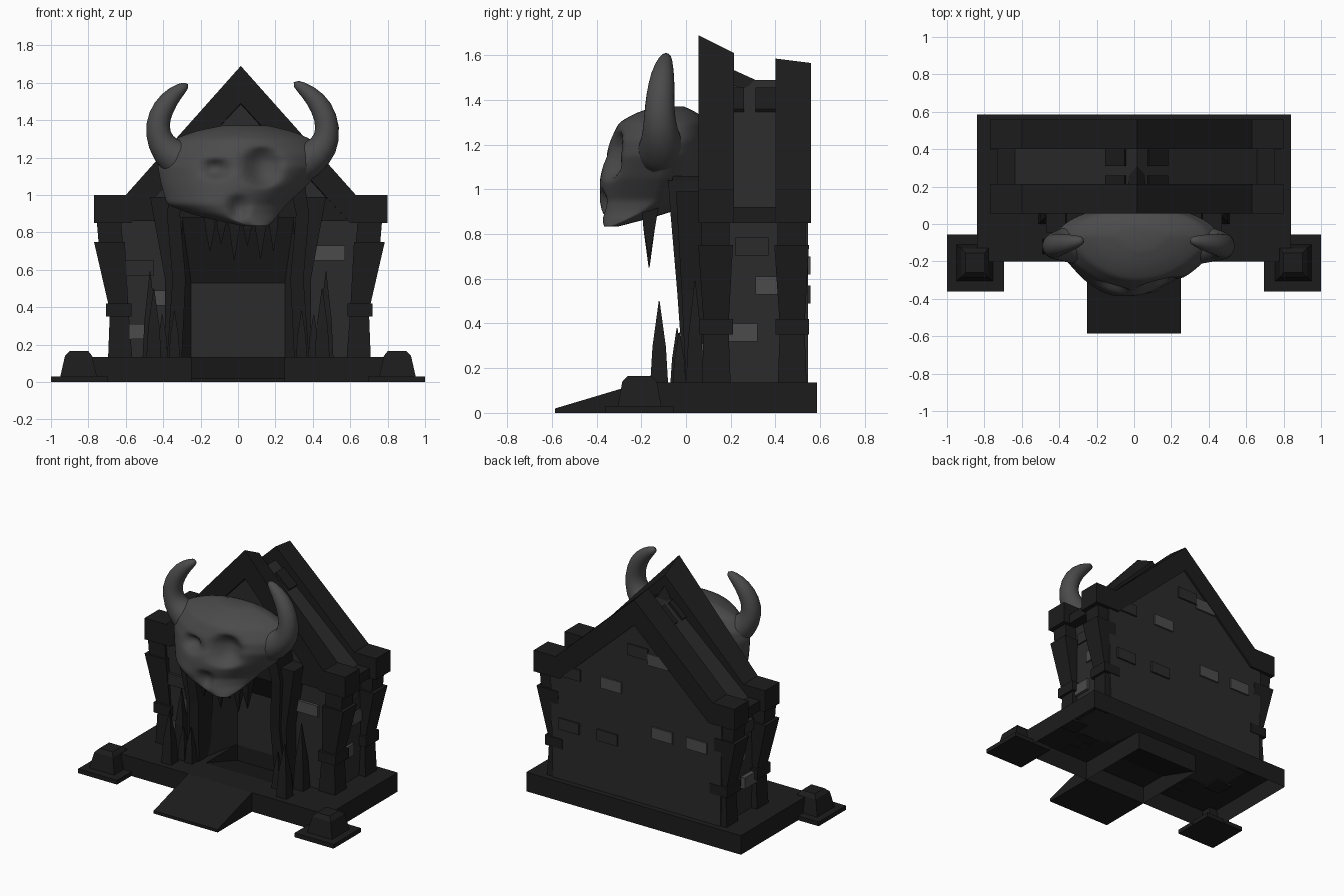
import bpy, bmesh, math
from mathutils import Vector

if "Cube" in bpy.data.objects:
    bpy.data.objects.remove(bpy.data.objects["Cube"])


def mat(name, v):
    m = bpy.data.materials.new(name)
    m.diffuse_color = (v, v, v, 1)
    m.use_nodes = True
    m.node_tree.nodes["Principled BSDF"].inputs["Base Color"].default_value = m.diffuse_color
    return m


DARK, WALL, PALE, BONE = mat("dark_stone", .012), mat("wall_stone", .024), mat("pale_stone", .07), mat("bone", .07)


def make(name, bm, material, smooth=False):
    bmesh.ops.recalc_face_normals(bm, faces=bm.faces)
    me = bpy.data.meshes.new(name)
    bm.to_mesh(me)
    bm.free()
    me.materials.append(material)
    ob = bpy.data.objects.new(name, me)
    bpy.context.collection.objects.link(ob)
    if smooth:
        for p in me.polygons:
            p.use_smooth = True
    return ob


def skin(name, rings, material, smooth=False, bottom=True):
    """Join equal-length rings of points into a solid."""
    bm = bmesh.new()
    vs = [[bm.verts.new(p) for p in r] for r in rings]
    n = len(rings[0])
    for a, b in zip(vs, vs[1:]):
        for i in range(n):
            j = (i + 1) % n
            bm.faces.new((a[i], a[j], b[j], b[i]))
    if bottom:
        bm.faces.new(vs[0])
    bm.faces.new(vs[-1])
    return make(name, bm, material, smooth)


def tower(name, secs, material=DARK, side=1):
    """Stack of rectangles (z, x0, x1, y0, y1)."""
    return skin(name, [[(side * x, y, z) for x, y in ((a, c), (b, c), (b, d), (a, d))]
                       for z, a, b, c, d in secs], material)


def box(name, x0, x1, y0, y1, z0, z1, material=DARK):
    return tower(name, [(z0, x0, x1, y0, y1), (z1, x0, x1, y0, y1)], material)


def slab(name, prof0, y0, prof1, y1, material):
    return skin(name, [[(x, y0, z) for x, z in prof0], [(x, y1, z) for x, z in prof1]], material)


# base (open underneath, notched for the sunken entry), ramp up and ramp down
plan = [(.84, -.2), (.84, .585), (-.84, .585), (-.84, -.2), (-.25, -.2), (-.25, .35), (.25, .35), (.25, -.2)]
skin("base", [[(x, y, z) for x, y in plan] for z in (0, .135)], DARK, False, False)
ramp = [(-.585, 0), (-.585, .02), (-.2, .135), (-.2, 0)]
skin("ramp", [[(x, y, z) for y, z in ramp] for x in (-.25, .25)], DARK)
down = [(-.2, .125), (-.2, .135), (.0, .135), (.35, .02), (.35, .01), (.0, .125)]
skin("entry_floor", [[(x, y, z) for y, z in down] for x in (-.25, .25)], DARK)

# house body: doorway part narrowing inward, solid part behind
solid = [(.66, .13), (.68, .9), (.015, 1.49), (-.66, .9), (-.65, .13)]


def shell(w, h):
    return [(w, .13)] + solid + [(-w, .13), (-w, h), (w, h)]


slab("front_wall", shell(.3, .88), .09, shell(.25, .53), .35, WALL)
slab("back_wall", solid, .35, solid, .545, WALL)


# gable frames
def gable(peak, inner):
    return [(-.77, .85), (-.77, 1), (-.6, 1), (.015, peak), (.63, 1), (.8, 1), (.8, .85),
            (.6, .85), (.015, inner), (-.57, .85)]


slab("front_gable", gable(1.69, 1.49), .055, gable(1.61, 1.47), .215, DARK)
slab("back_gable", gable(1.585, 1.39), .4, gable(1.565, 1.385), .56, DARK)
box("eave_right", .64, .75, .21, .4, .85, .92)
box("eave_left", -.73, -.62, .21, .4, .85, .92)
slab("ridge", [(-.03, 1.47), (.015, 1.54), (.06, 1.47)], .2, [(-.03, 1.43), (.015, 1.49), (.06, 1.43)], .31, DARK)
slab("ridge_end", [(-.03, 1.43), (.015, 1.49), (.06, 1.43)], .31, [(-.03, 1.43), (.015, 1.49), (.06, 1.43)], .41, DARK)

# corner pillars and front pedestals, mirrored
for s, dx in ((1, 0), (-1, -.015)):
    for y, tag in ((.06, "front"), (.4, "back")):
        a, b = y, y + .145
        tower(tag + "_pillar", [(.12, .58 + dx, .71 + dx, a + .01, b - .005), (.38, .60 + dx, .70 + dx, a + .02, b - .015),
                                (.75, .62 + dx, .785 + dx, a - .005, b + .005)], DARK, s)
        tower(tag + "_neck", [(.74, .63 + dx, .76 + dx, a + .01, b - .01),
                              (.86, .64 + dx, .77 + dx, a + .01, b - .01)], DARK, s)
        tower(tag + "_ring", [(.35, .585 + dx, .72 + dx, a, b + .005),
                              (.42, .585 + dx, .72 + dx, a, b + .005)], DARK, s)
    tower("plate", [(0, .695, 1, -.36, -.055), (.03, .695, 1, -.36, -.055)], DARK, s)
    tower("pedestal", [(.03, .755, .95, -.305, -.11), (.14, .78, .925, -.285, -.13),
                       (.165, .8, .9, -.26, -.155)], DARK, s)
    # door jambs
    tower("inner_jamb", [(.13, .3, .38, -.01, .12), (.55, .28, .35, -.04, .12), (.9, .31, .38, -.07, .12),
                         (1.04, .28, .36, -.08, .12)], DARK, s)
    tower("outer_jamb", [(.13, .33, .39, .0, .12), (.55, .33, .39, -.02, .12), (.99, .34, .47, -.045, .12)], DARK, s)
    tower("gable_brace", [(.86, .42, .6, .06, .12), (.98, .4, .56, .06, .12)], DARK, s)
    # ground spikes
    for x, y, w, h in ((.45, -.12, .04, .5), (.34, -.04, .03, .38), (.47, .04, .04, .59), (.405, -.03, .03, .36)):
        t = .13 + (h - .13) * .45
        tower("spike", [(.13, x - w, x + w, y - w, y + w), (t, x - w * .75, x + w * .75, y - w * .75, y + w * .75),
                        (h, x - .002, x + .002, y - .002, y + .002)], DARK, s)
box("lintel", -.36, .36, -.06, .12, .88, 1.06)

# loose bricks: front, sides, roof, back
for x, z, w in ((.49, .69, .165), (.435, .27, .06), (-.525, .61, .15), (-.42, .45, .12), (-.53, .27, .1)):
    box("front_brick", x - w / 2, x + w / 2, .07, .12, z - .04, z + .04, WALL if z == .61 else PALE)
for s in (1, -1):
    for y, z, w in ((.295, .745, .15), (.365, .57, .11), (.255, .36, .13)):
        tower("side_brick", [(k, .64, .685, y - w / 2, y + w / 2) for k in (z - .04, z + .04)],
              WALL if z > .7 else PALE, s)
    for y0, y1 in ((.31, .41), (.2, .26)):
        skin("roof_brick", [[(.015 + s * x, y, z) for x, z in ((.05, 1.42), (.15, 1.33), (.17, 1.36), (.065, 1.455))]
                            for y in (y0, y1)], DARK)
for x, z, m in ((.53, .53, WALL), (.23, .53, WALL), (-.2, .66, PALE), (-.47, .66, PALE), (.2, .91, PALE),
                (.52, .91, WALL), (-.01, 1.2, WALL), (-.17, 1.17, PALE)):
    box("back_brick", x - .08, x + .08, .52, .557, z - .04, z + .04, m)

# skull: stacked rings (z, left, right, front, back) with sockets pushed in
SEC = [(.83, .05, .15, -.365, -.32), (.86, -.1, .19, -.375, -.2), (.9, -.26, .22, -.385, -.06), (.95, -.38, .26, -.39, .05),
       (1.05, -.41, .37, -.385, .09), (1.15, -.43, .45, -.365, .1), (1.22, -.42, .46, -.34, .1), (1.3, -.34, .39, -.3, .09),
       (1.345, -.22, .28, -.22, .05), (1.375, -.06, .14, -.12, -.02)]
PITS = [(.13, 1.15, .1, .11, .1), (-.12, 1.14, .07, .055, .08), (.0, .93, .05, .075, .06)]
rings = []
STEPS, SEG = 48, 80
for k in range(STEPS + 1):
    z = .83 + .545 * k / STEPS
    i = max(j for j in range(len(SEC) - 1) if SEC[j][0] <= z + 1e-6)
    t = (z - SEC[i][0]) / (SEC[i + 1][0] - SEC[i][0])
    l, r, f, b = [p + (q - p) * t for p, q in zip(SEC[i][1:], SEC[i + 1][1:])]
    ring = []
    for n in range(SEG):
        a = math.tau * n / SEG
        c, d = math.cos(a), math.sin(a)
        mid = b - (b - f) * .42
        x = (l + r) / 2 + (r - l) / 2 * c
        y = mid + ((b - mid) * d if d > 0 else -(mid - f) * abs(d) ** 1.6)
        if d < 0:
            for px, pz, rx, rz, depth in PITS:
                q = ((x - px) / rx) ** 2 + ((z - pz) / rz) ** 2
                y += depth * max(0, 1 - q) ** .8
        ring.append((x, y, z))
    rings.append(ring)
skull = skin("skull", rings, BONE, True)
sm = skull.modifiers.new("soften", "SMOOTH")
sm.iterations = 6


# horns: swept tapering rings
def horn(name, path):
    out = []
    pts = [Vector(p[:3]) for p in path]
    for i, p in enumerate(pts):
        d = (pts[min(i + 1, len(pts) - 1)] - pts[max(i - 1, 0)]).normalized()
        u = d.cross(Vector((0, 1, 0))).normalized()
        v = d.cross(u)
        rad = path[i][3]
        out.append([p + (u * math.cos(a) + v * math.sin(a)) * rad for a in [math.tau * k / 16 for k in range(16)]])
    ob = skin(name, out, BONE, True)
    ob.modifiers.new("round", "SUBSURF").levels = 1
    ob.modifiers["round"].render_levels = 1


horn("left_horn", [(-.22, -.1, 1.15, .14), (-.35, -.11, 1.2, .1), (-.42, -.115, 1.28, .075), (-.435, -.12, 1.38, .066),
                   (-.40, -.11, 1.47, .06), (-.34, -.1, 1.545, .045), (-.265, -.085, 1.595, .02)])
horn("right_horn", [(.25, -.1, 1.14, .14), (.39, -.11, 1.19, .1), (.465, -.115, 1.26, .08), (.485, -.12, 1.36, .066),
                    (.45, -.11, 1.47, .062), (.38, -.1, 1.55, .045), (.295, -.085, 1.605, .02)])

# hanging teeth
for x, w, z in ((-.15, .035, .7), (-.09, .03, .74), (-.02, .04, .65), (.05, .03, .73), (.12, .04, .66), (.19, .03, .7)):
    tower("tooth", [(z, x - .002, x + .002, -.167, -.163), (.82, x - w * .7, x + w * .7, -.19, -.14),
                    (.94, x - w, x + w, -.2, -.12)])
